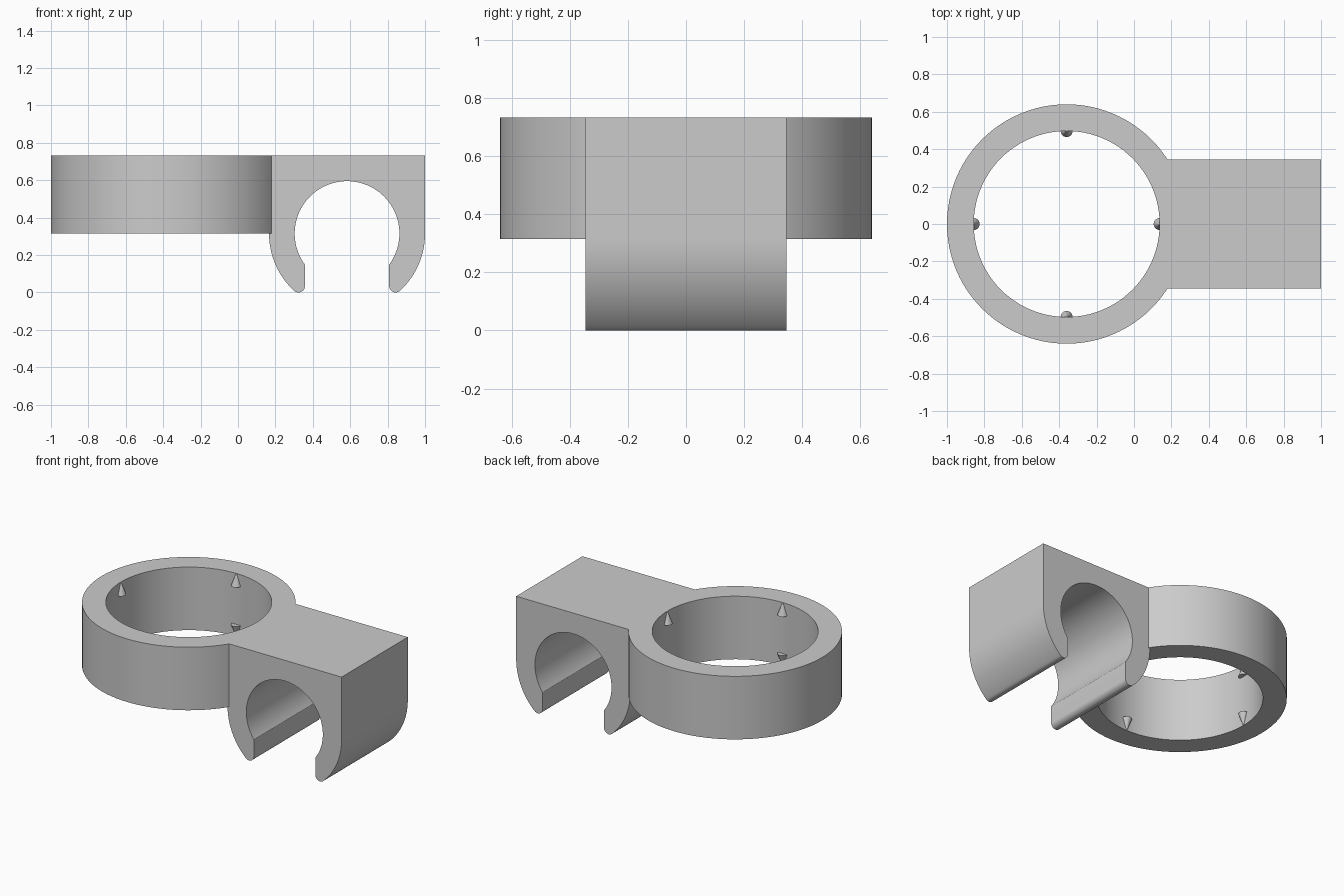
import bpy, bmesh
from math import sin, cos, pi, atan2, acos, asin
from mathutils import Matrix

cube = bpy.data.objects.get("Cube")
if cube:
    bpy.data.objects.remove(cube)

TOP, BASE = 0.732, 0.315          # height range of the ring
RING_X, R_OUT, R_IN = -0.36, 0.64, 0.497
CLIP_X, CLIP_OUT, CLIP_IN = 0.583, 0.417, 0.28
GAP, TIP = 0.225, 0.035           # half opening and lip radius
HALF_DEPTH = 0.346

grey = bpy.data.materials.new("plain grey")
grey.use_nodes = True
COLOUR = (0.6, 0.6, 0.6, 1)
grey.diffuse_color = COLOUR
grey.node_tree.nodes["Principled BSDF"].inputs["Base Color"].default_value = COLOUR


def finish(bm, name):
    bmesh.ops.recalc_face_normals(bm, faces=bm.faces)
    mesh = bpy.data.meshes.new(name)
    bm.to_mesh(mesh)
    bm.free()
    mesh.materials.append(grey)
    obj = bpy.data.objects.new(name, mesh)
    bpy.context.collection.objects.link(obj)
    return obj


def activate(obj):
    bpy.ops.object.select_all(action='DESELECT')
    obj.select_set(True)
    bpy.context.view_layer.objects.active = obj


def arc(cx, cz, r, a0, a1, n):
    return [(cx + r * cos(a0 + (a1 - a0) * i / n),
             cz + r * sin(a0 + (a1 - a0) * i / n)) for i in range(n + 1)]


# Round collar: rectangular section swept around its axis
def make_ring():
    bm = bmesh.new()
    n = 96
    section = [(R_IN, BASE), (R_OUT, BASE), (R_OUT, TOP), (R_IN, TOP)]
    loops = [[bm.verts.new((RING_X + r * cos(2 * pi * i / n), r * sin(2 * pi * i / n), z))
              for r, z in section] for i in range(n)]
    for i in range(n):
        a, b = loops[i], loops[(i + 1) % n]
        for k in range(4):
            m = (k + 1) % 4
            bm.faces.new((a[k], b[k], b[m], a[m]))
    return finish(bm, "ring_clamp")


# Snap clip: right half of the profile, mirrored, then extruded in depth
def make_clip():
    tip_x = GAP + 0.0 + 0.035
    tip_z = TIP
    lean = atan2(tip_z - BASE, tip_x)
    half = [(CLIP_OUT, TOP)]
    half += arc(0, BASE, CLIP_OUT, 0, lean, 24)
    half += arc(tip_x, tip_z, TIP, lean, -pi, 12)[1:]
    half += arc(0, BASE, CLIP_IN, -acos(GAP / CLIP_IN), pi / 2, 40)
    outline = half + [(-x, z) for x, z in reversed(half[:-1])]
    bm = bmesh.new()
    face = bm.faces.new([bm.verts.new((CLIP_X + x, -HALF_DEPTH, z)) for x, z in outline])
    grown = bmesh.ops.extrude_face_region(bm, geom=[face])["geom"]
    verts = [g for g in grown if isinstance(g, bmesh.types.BMVert)]
    bmesh.ops.translate(bm, verts=verts, vec=(0, 2 * HALF_DEPTH, 0))
    return finish(bm, "pipe_clip")


# Small cone ridge on the inner wall, pointed toward the nearer rim
def make_nub(name, angle, upper):
    height = 0.08
    bm = bmesh.new()
    bmesh.ops.create_cone(bm, cap_ends=True, segments=24, radius1=0.032,
                          radius2=0.002, depth=height)
    if not upper:
        bmesh.ops.rotate(bm, verts=bm.verts, matrix=Matrix.Rotation(pi, 3, 'X'))
    z = TOP - height / 2 if upper else BASE + height / 2
    bmesh.ops.translate(bm, verts=bm.verts, vec=(
        RING_X + R_IN * cos(angle), R_IN * sin(angle), z))
    return finish(bm, name)


body = make_ring()
clip = make_clip()

# Fuse the clip into the collar so the body is a single solid
activate(body)
union = body.modifiers.new("union", 'BOOLEAN')
union.operation = 'UNION'
union.solver = 'EXACT'
union.object = clip
bpy.ops.object.modifier_apply(modifier=union.name)
bpy.data.objects.remove(clip)
body.name = "ring_and_clip_body"

nubs = [make_nub(f"{level}_nub_{side}", k * pi / 2, level == "upper")
        for level in ("upper", "lower")
        for k, side in enumerate(("inner", "back", "outer", "front"))]

for obj in [body] + nubs:
    activate(obj)
    bpy.ops.object.shade_smooth_by_angle(angle=pi / 6)
